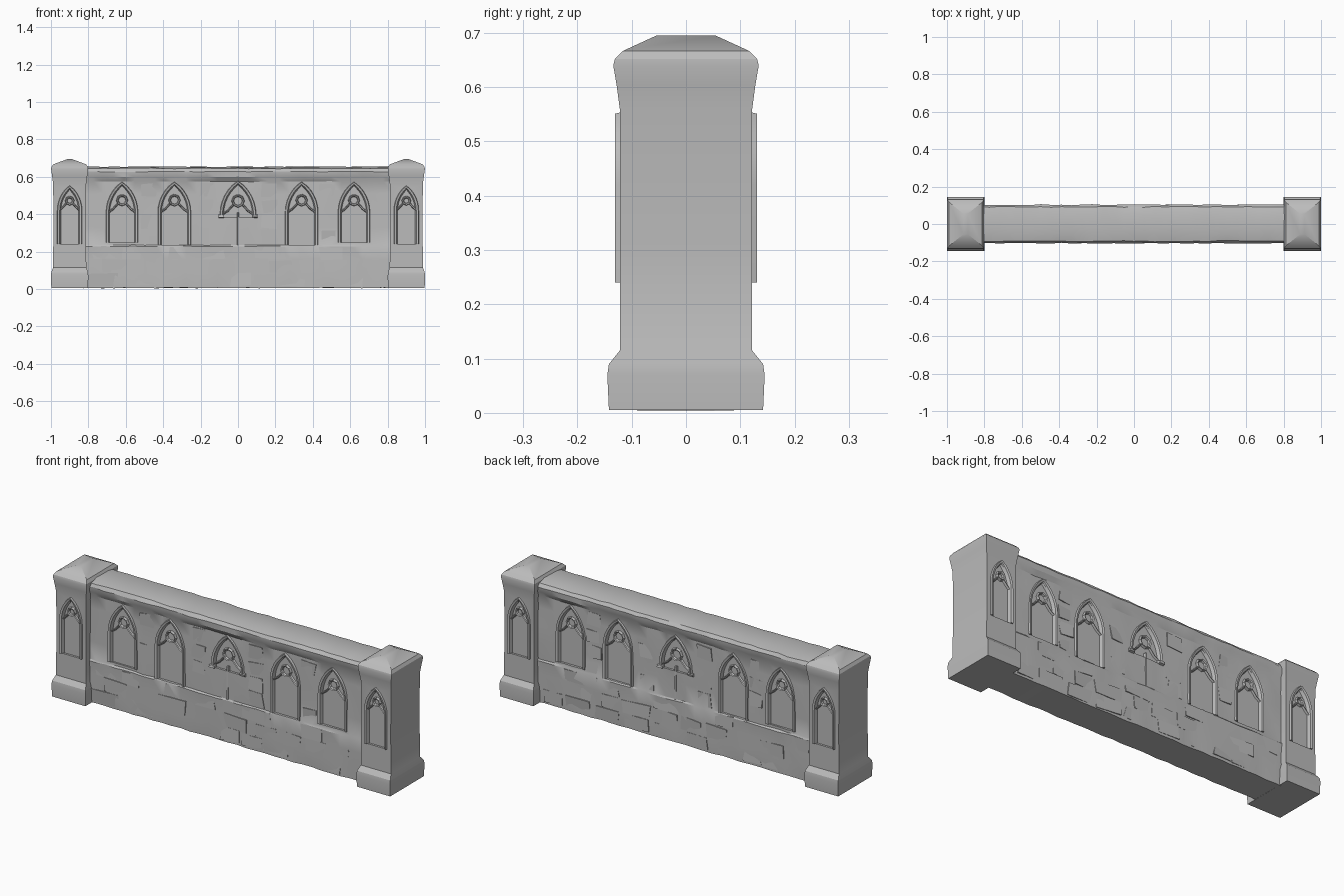
import bpy, bmesh, math, random
from mathutils import Vector

random.seed(4)
if "Cube" in bpy.data.objects:
    bpy.data.objects.remove(bpy.data.objects["Cube"])

stone = bpy.data.materials.new("grey stone")
stone.use_nodes = True
GREY = (0.5, 0.5, 0.5, 1)
stone.diffuse_color = GREY
stone.node_tree.nodes["Principled BSDF"].inputs["Base Color"].default_value = GREY

WALL_Y, POST_Y = 0.086, 0.122


def build(name, lofts):
    """One object from several lofts; each loft is a list of closed rings."""
    bm = bmesh.new()
    for rings in lofts:
        vs = [[bm.verts.new(p) for p in ring] for ring in rings]
        n = len(vs[0])
        for a, b in zip(vs, vs[1:]):
            for i in range(n):
                j = (i + 1) % n
                bm.faces.new((a[i], a[j], b[j], b[i]))
        bm.faces.new(vs[0][::-1])
        bm.faces.new(vs[-1])
    bmesh.ops.recalc_face_normals(bm, faces=bm.faces)
    mesh = bpy.data.meshes.new(name)
    bm.to_mesh(mesh)
    bm.free()
    mesh.materials.append(stone)
    ob = bpy.data.objects.new(name, mesh)
    bpy.context.collection.objects.link(ob)
    return ob


def activate(ob):
    bpy.ops.object.select_all(action='DESELECT')
    ob.select_set(True)
    bpy.context.view_layer.objects.active = ob


def smooth(ob):
    activate(ob)
    bpy.ops.object.shade_smooth_by_angle(angle=math.radians(28))


def carve(ob, cutter):
    cutter.hide_render = True
    mod = ob.modifiers.new("recess", 'BOOLEAN')
    mod.object, mod.solver = cutter, 'EXACT'
    activate(ob)
    bpy.ops.object.modifier_apply(modifier=mod.name)
    bpy.data.objects.remove(cutter)


def place(side, x, depth, z):
    """Point on the front (side 1) or, turned half round, on the back (-1)."""
    return (side * x, -side * depth, z)


def arch(cx, w, foot, spring, top):
    """Pointed arch outline from left foot to right foot."""
    h = top - spring
    r = (w * w + h * h) / (2 * w)
    end = math.asin(h / r)
    half = [(w, foot)]
    for i in range(7):
        t = end * i / 6
        half.append((w - r + r * math.cos(t), spring + r * math.sin(t)))
    return ([Vector((cx - x, z)) for x, z in half]
            + [Vector((cx + x, z)) for x, z in half[-2::-1]])


def rib(side, path, half_width, base, rise):
    """Chamfered moulding that follows a path on the face."""
    rings = []
    for i, p in enumerate(path):
        t = (path[min(i + 1, len(path) - 1)] - path[max(i - 1, 0)]).normalized()
        n = Vector((-t.y, t.x)) * half_width
        ring = []
        for k, d in ((1, base), (0.5, rise), (-0.4, rise - 0.003), (-1, base)):
            q = p + n * k
            ring.append(place(side, q.x, d, q.y))
        rings.append(ring)
    return rings


def circle(cx, cz, r):
    return [Vector((cx + r * math.sin(a), cz + r * math.cos(a)))
            for a in (math.tau * i / 8 for i in range(9))]


# Wall with a stepped plinth and a rounded coping
half = [(0.088, 0.006), (0.091, 0.08), (0.089, 0.16), (0.091, 0.228), (WALL_Y, 0.236),
        (WALL_Y, 0.33), (WALL_Y, 0.42), (WALL_Y, 0.51), (WALL_Y, 0.575), (0.1, 0.6),
        (0.103, 0.628), (0.092, 0.645), (0.05, 0.654)]
profile = half + [(-y, z) for y, z in half[::-1]]
rings = []
for i in range(31):
    x = -0.83 + 1.66 * i / 30
    rings.append([(x, y + random.uniform(-0.003, 0.003),
                   z + random.uniform(-0.002, 0.002)) for y, z in profile])
wall = build("wall", [rings])

# End posts with flared base, flared cap and hipped top
levels = [(0.005, 0.098, 0.142), (0.07, 0.1, 0.145), (0.09, 0.098, 0.142),
          (0.115, 0.089, POST_Y), (0.3, 0.087, POST_Y), (0.56, 0.088, POST_Y),
          (0.605, 0.094, 0.128), (0.64, 0.099, 0.134), (0.652, 0.098, 0.131),
          (0.667, 0.088, 0.116), (0.695, 0.012, 0.055)]
posts = []
for s, label in ((1, "left"), (-1, "right")):
    rings = [[(s * 0.9 + a * hx, b * hy, z)
              for a, b in ((-1, -1), (1, -1), (1, 1), (-1, 1))] for z, hx, hy in levels]
    posts.append(build(label + "_post", [rings]))

# Blind arches: centre, half width, foot, spring, apex, surface depth
windows = [(s * x, w, foot, 0.41, 0.565, WALL_Y)
           for s in (1, -1) for x, w, foot in ((0.34, 0.08, 0.235), (0.62, 0.077, 0.25))]
windows.append((0, 0.088, 0.385, 0.4, 0.57, WALL_Y))
windows += [(s * 0.9, 0.058, 0.24, 0.42, 0.545, POST_Y) for s in (1, -1)]

wall_cuts, post_cuts, mouldings, tracery = [], [], [], []
for side in (1, -1):
    for cx, w, foot, spring, top, y in windows:
        back = y - 0.011
        inner = arch(cx, w - 0.005, foot, spring, top - 0.01)
        cut = [[place(side, p.x, d, p.y) for p in inner] for d in (back, y + 0.03)]
        (wall_cuts if y == WALL_Y else post_cuts).append(cut)
        mouldings.append(rib(side, arch(cx, w, foot, spring, top), 0.012, back - 0.002, y + 0.009))

        # Foil ring and cusps in the arch head
        cz = spring + (top - spring) * 0.42
        r = w * 0.33
        tracery.append(rib(side, circle(cx, cz, r), 0.007, back - 0.002, y + 0.002))
        for m in (-1, 1):
            cusp = [Vector((cx + m * w * 0.95, spring)),
                    Vector((cx + m * w * 0.62, spring + 0.018)),
                    Vector((cx + m * w * 0.3, cz - r * 0.75))]
            tracery.append(rib(side, cusp, 0.006, back - 0.002, y))

    # Central mullion and hood stops
    mullion = [Vector((0, 0.235)), Vector((0, 0.31)), Vector((0, 0.41))]
    tracery.append(rib(side, mullion, 0.007, WALL_Y - 0.015, WALL_Y + 0.005))
    for m in (-1, 1):
        stop = [Vector((m * 0.075, 0.39)), Vector((m * 0.105, 0.39))]
        mouldings.append(rib(side, stop, 0.012, WALL_Y - 0.01, WALL_Y + 0.012))

carve(wall, build("wall_cutter", wall_cuts))
for post in posts:
    carve(post, build("post_cutter", post_cuts))

# Worn blocks: thin tilted slabs that sink into the wall on some edges
blocks = []


def block(side, x, z, w, h, y):
    corners = [(-w, -h), (w, -h), (w, h), (-w, h)]
    jig = [(x + a + random.uniform(-0.01, 0.01), z + b + random.uniform(-0.006, 0.006),
            random.uniform(-0.004, 0.006)) for a, b in corners]
    blocks.append([[place(side, a, y - 0.02, b) for a, b, d in jig],
                   [place(side, a, y + d, b) for a, b, d in jig]])


for side in (1, -1):
    for row in range(3):
        x = -0.72 + 0.06 * (row % 2)
        while x < 0.74:
            w = random.uniform(0.045, 0.085)
            if random.random() < 0.6:
                block(side, x, 0.05 + 0.072 * row, w, 0.033, 0.09)
            x += 2 * w + 0.03
    for x in (-0.48, -0.17, 0.17, 0.48):
        for z in (0.28, 0.36, 0.44, 0.53):
            if random.random() < 0.75:
                block(side, x, z, 0.04, 0.034, WALL_Y)

parts = [wall, *posts, build("arch_mouldings", mouldings),
         build("arch_tracery", tracery), build("worn_blocks", blocks)]
for ob in parts:
    smooth(ob)
